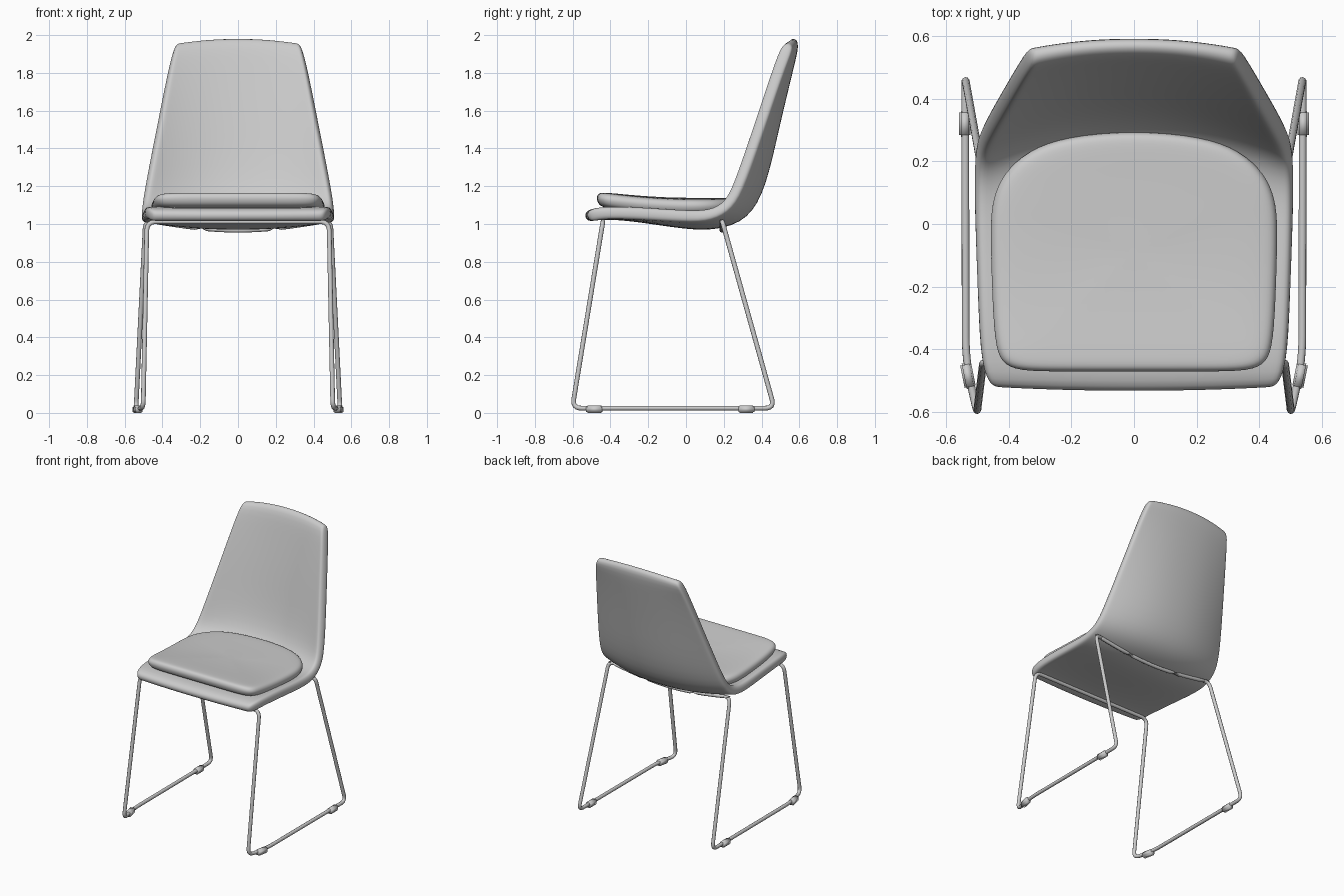
import bpy, bmesh, math
from mathutils import Vector

if "Cube" in bpy.data.objects:
    bpy.data.objects.remove(bpy.data.objects["Cube"])

grey = bpy.data.materials.new("light grey")
grey.diffuse_color = (0.6, 0.6, 0.6, 1)
grey.use_nodes = True
grey.node_tree.nodes["Principled BSDF"].inputs["Base Color"].default_value = grey.diffuse_color


def finish(name, bm, subsurf=0, thickness=0):
    bmesh.ops.recalc_face_normals(bm, faces=bm.faces)
    me = bpy.data.meshes.new(name)
    bm.to_mesh(me)
    bm.free()
    me.materials.append(grey)
    me.polygons.foreach_set("use_smooth", [True] * len(me.polygons))
    ob = bpy.data.objects.new(name, me)
    bpy.context.collection.objects.link(ob)
    if thickness:
        m = ob.modifiers.new("thickness", 'SOLIDIFY')
        m.thickness, m.offset = thickness, 0
    if subsurf:
        m = ob.modifiers.new("smooth", 'SUBSURF')
        m.levels = m.render_levels = subsurf
    return ob


# Shell: rows of (half width, centre y, centre z, edge y, edge z)
rows = [(0.455, -0.535, 1.035, -0.520, 1.035),
        (0.490, -0.46, 1.062, -0.46, 1.062),
        (0.500, -0.25, 1.045, -0.25, 1.058),
        (0.508, 0.00, 1.003, 0.00, 1.042),
        (0.510, 0.16, 0.998, 0.13, 1.045),
        (0.505, 0.31, 1.045, 0.225, 1.10),
        (0.485, 0.395, 1.20, 0.28, 1.22),
        (0.420, 0.465, 1.53, 0.395, 1.55),
        (0.358, 0.545, 1.86, 0.505, 1.87),
        (0.330, 0.575, 1.985, 0.545, 1.955)]
us = [-1, -0.93, -0.75, -0.5, -0.25, 0, 0.25, 0.5, 0.75, 0.93, 1]
bm = bmesh.new()
grid = []
for w, yc, zc, ye, ze in rows:
    grid.append([bm.verts.new((w * u, yc + (ye - yc) * abs(u) ** 2.2,
                               zc + (ze - zc) * abs(u) ** 2.2)) for u in us])
for a, b in zip(grid, grid[1:]):
    for i in range(len(us) - 1):
        bm.faces.new((a[i], a[i + 1], b[i + 1], b[i]))
finish("seat_shell", bm, 2, 0.066)

# Seat cushion: concentric rings of a rounded outline, dipping toward the back
half = [(0, -0.472), (0.25, -0.472), (0.37, -0.47), (0.425, -0.445), (0.446, -0.38),
        (0.455, -0.2), (0.460, 0.0), (0.452, 0.08), (0.42, 0.16), (0.34, 0.235),
        (0.22, 0.28), (0, 0.30)]
outline = half + [(-x, y) for x, y in half[-2:0:-1]]


def cushion_z(y):
    return 1.092 + 0.17 * max(0, -0.06 - y) ** 1.6 + 0.25 * max(0, y - 0.1) ** 2


bm = bmesh.new()
rings = []
for s, dz in [(0.3, -0.055), (0.65, -0.05), (0.9, -0.04), (0.975, -0.03), (1.0, -0.005),
              (1.0, 0.012), (0.975, 0.032), (0.9, 0.04), (0.65, 0.044), (0.3, 0.046)]:
    rings.append([bm.verts.new((x * s, -0.085 + (y + 0.085) * s,
                                cushion_z(-0.085 + (y + 0.085) * s) + dz)) for x, y in outline])
n = len(outline)
for a, b in zip(rings, rings[1:]):
    for i in range(n):
        j = (i + 1) % n
        bm.faces.new((a[i], a[j], b[j], b[i]))
bm.faces.new(rings[0])
bm.faces.new(rings[-1])
finish("seat_cushion", bm, 2)

# Sled frame: one closed bent wire; (x, y, z, bend radius), right half then mirrored
right = [(0.15, -0.44, 1.012, 0.05), (0.482, -0.44, 1.012, 0.05), (0.502, -0.602, 0.025, 0.05),
         (0.538, -0.44, 0.025, 0.08), (0.540, 0.468, 0.025, 0.05),
         (0.490, 0.19, 1.022, 0.05), (0.33, 0.19, 0.992, 0.15), (0.10, 0.19, 0.967, 0.1)]
path = right + [(-x, y, z, r) for x, y, z, r in reversed(right)]
pts = []
for i, p in enumerate(path):
    c = Vector(p[:3])
    a = (Vector(path[i - 1][:3]) - c).normalized() * p[3]
    b = (Vector(path[(i + 1) % len(path)][:3]) - c).normalized() * p[3]
    for k in range(7):
        t = k / 6
        pts.append(c + a * (1 - t) ** 2 + b * t ** 2)
cu = bpy.data.curves.new("sled_frame", 'CURVE')
cu.dimensions = '3D'
cu.bevel_depth, cu.bevel_resolution = 0.0125, 3
sp = cu.splines.new('POLY')
sp.points.add(len(pts) - 1)
for q, v in zip(sp.points, pts):
    q.co = (*v, 1)
sp.use_cyclic_u = True
sp.use_smooth = True
cu.materials.append(grey)
bpy.context.collection.objects.link(bpy.data.objects.new("sled_frame", cu))

# Feet: small bevelled blocks clipped around the runners
for side, sname in ((1, "right"), (-1, "left")):
    for y, x, turn, ename in ((-0.485, 0.531, -0.2, "front"), (0.32, 0.541, 0, "rear")):
        bm = bmesh.new()
        bmesh.ops.create_cube(bm, size=1)
        for v in bm.verts:
            v.co = (v.co.x * 0.036, v.co.y * 0.084, v.co.z * 0.038)
        bmesh.ops.bevel(bm, geom=bm.edges[:], offset=0.006, segments=2, affect='EDGES')
        ob = finish(f"{ename}_{sname}_foot", bm)
        ob.location = (side * x, y, 0.019)
        ob.rotation_euler.z = side * turn
